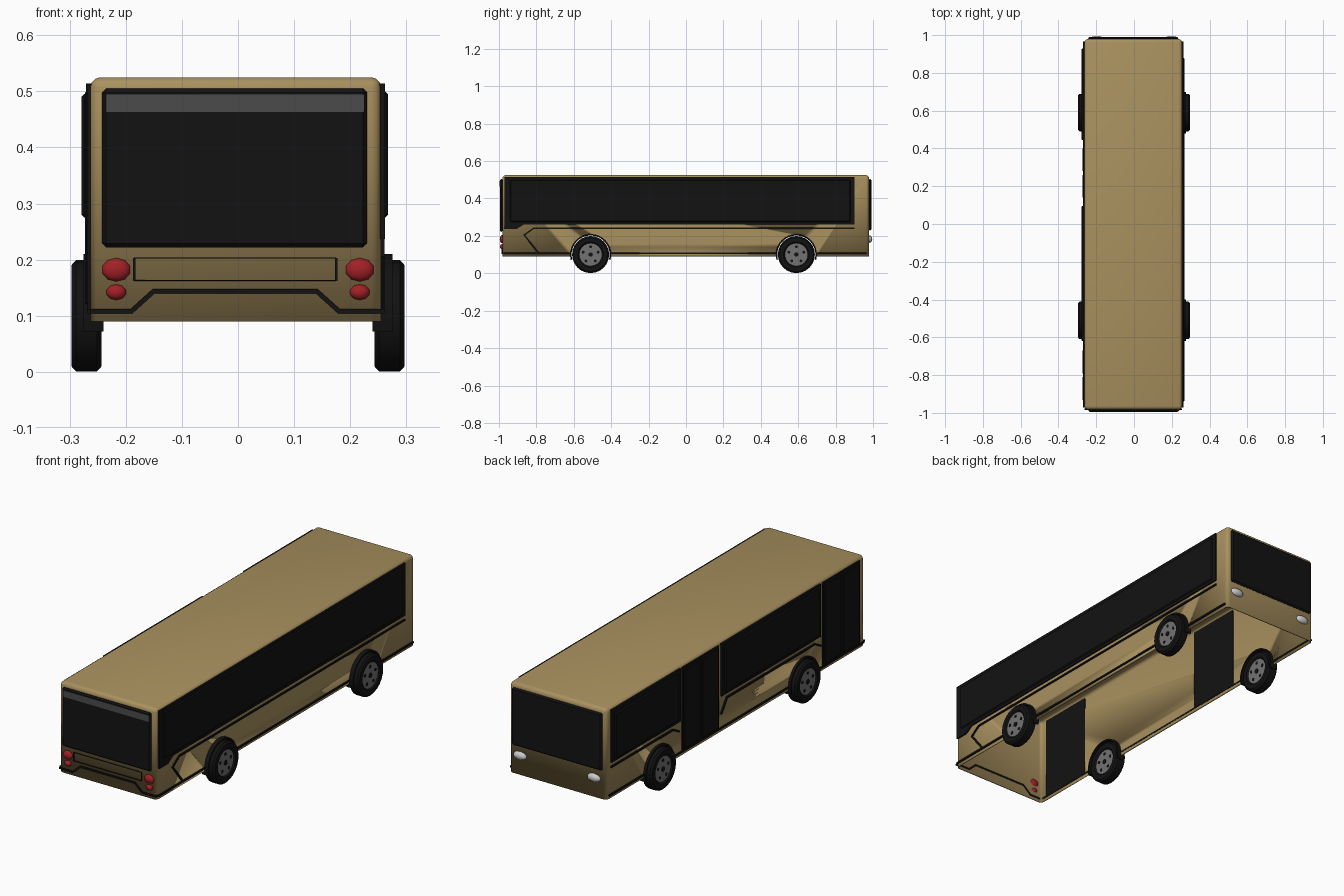
import bpy, bmesh, math
from mathutils import Vector, Matrix

if "Cube" in bpy.data.objects:
    bpy.data.objects.remove(bpy.data.objects["Cube"])


def material(name, rgb):
    m = bpy.data.materials.new(name)
    m.diffuse_color = (*rgb, 1)
    m.use_nodes = True
    m.node_tree.nodes["Principled BSDF"].inputs["Base Color"].default_value = m.diffuse_color
    return m


TAN = material("tan_paint", (0.40, 0.285, 0.115))
BLACK = material("black", (0.006, 0.006, 0.006))
SMOKE = material("smoked_glass", (0.07, 0.07, 0.07))
RED = material("red_lens", (0.36, 0.015, 0.02))
LAMP = material("lamp_glass", (0.6, 0.6, 0.6))
RIM = material("rim_grey", (0.17, 0.17, 0.17))


def finish(name, bm, mat, smooth=None):
    bmesh.ops.recalc_face_normals(bm, faces=bm.faces)
    me = bpy.data.meshes.new(name)
    bm.to_mesh(me)
    bm.free()
    me.materials.append(mat)
    ob = bpy.data.objects.new(name, me)
    bpy.context.collection.objects.link(ob)
    if smooth:
        bpy.ops.object.select_all(action='DESELECT')
        ob.select_set(True)
        bpy.context.view_layer.objects.active = ob
        bpy.ops.object.shade_smooth_by_angle(angle=math.radians(smooth))
    return ob


def box_mesh(lo, hi, bevel=0.0, segments=1):
    lo, hi = Vector(lo), Vector(hi)
    bm = bmesh.new()
    bmesh.ops.create_cube(bm, size=1, matrix=Matrix.Translation((lo + hi) / 2) @ Matrix.Diagonal((*(hi - lo), 1)))
    if bevel:
        bmesh.ops.bevel(bm, geom=bm.edges[:], offset=bevel, segments=segments, profile=0.5, affect='EDGES')
    return bm


def box(name, lo, hi, mat, bevel=0.0):
    return finish(name, box_mesh(lo, hi, bevel), mat)


def prism(name, pts, axis, lo, hi, mat):
    """Extrude an outline: axis 'X' takes (y, z) points, axis 'Y' takes (x, z)."""
    bm = bmesh.new()
    place = (lambda p, d: (d, p[0], p[1])) if axis == 'X' else (lambda p, d: (p[0], d, p[1]))
    face = bm.faces.new([bm.verts.new(place(p, lo)) for p in pts])
    move = Vector(place((0, 0), hi - lo))
    ext = bmesh.ops.extrude_face_region(bm, geom=[face], use_keep_orig=True)
    bmesh.ops.translate(bm, vec=move, verts=[v for v in ext['geom'] if isinstance(v, bmesh.types.BMVert)])
    return finish(name, bm, mat)


def stripe(name, path, axis, lo, hi, width=0.008):
    """Mitred band along an open path."""
    p = [Vector(q) for q in path]
    left, right = [], []
    for i, q in enumerate(p):
        dirs = [(p[j + 1] - p[j]).normalized() for j in (i - 1, i) if 0 <= j < len(p) - 1]
        norms = [Vector((-d.y, d.x)) for d in dirs]
        n = sum(norms, Vector((0, 0))).normalized()
        n *= width / 2 / n.dot(norms[0])
        left.append(q + n)
        right.append(q - n)
    return prism(name, left + right[::-1], axis, lo, hi, BLACK)


def cylinder(name, centre, r, depth, mat, segs=24):
    bm = bmesh.new()
    bmesh.ops.create_cone(bm, cap_ends=True, segments=segs, radius1=r, radius2=r, depth=depth,
                          matrix=Matrix.Translation(centre) @ Matrix.Rotation(math.pi / 2, 4, 'Y'))
    return finish(name, bm, mat, 40)


def lens(name, centre, size, mat):
    bm = bmesh.new()
    bmesh.ops.create_uvsphere(bm, u_segments=10, v_segments=8, radius=1,
                              matrix=Matrix.Translation(centre) @ Matrix.Diagonal((*size, 1)) @ Matrix.Rotation(math.pi / 2, 4, 'X'))
    return finish(name, bm, mat, 60)


AXLES = (-0.51, 0.59)
X0, X1, Y0, Y1 = -0.263, 0.255, -0.982, 0.979

# Body shell, open underneath
bm = box_mesh((X0, Y0, 0.06), (X1, Y1, 0.525), 0.018, 3)
bmesh.ops.bisect_plane(bm, geom=bm.verts[:] + bm.edges[:] + bm.faces[:], plane_co=(0, 0, 0.09),
                       plane_no=(0, 0, -1), clear_outer=True)
body = finish("body_shell", bm, TAN, 40)
thick = body.modifiers.new("thickness", 'SOLIDIFY')
thick.thickness = 0.005
thick.offset = -1

# Wheel openings
for i, y in enumerate(AXLES):
    cutter = cylinder(f"arch_cutter_{i}", (0, y, 0.1), 0.108, 0.8, BLACK, 32)
    cutter.hide_render = True
    cutter.hide_set(True)
    cut = body.modifiers.new("arch", 'BOOLEAN')
    cut.operation = 'DIFFERENCE'
    cut.solver = 'EXACT'
    cut.object = cutter

# Wheels with arch lips
TYRE = [(0.06, -0.020), (0.068, -0.027), (0.09, -0.027), (0.099, -0.019),
        (0.099, 0.019), (0.09, 0.027), (0.068, 0.027), (0.06, 0.020)]
for y in AXLES:
    for s in (-1, 1):
        tag = f"{'rear' if y < 0 else 'front'}_{'left' if s < 0 else 'right'}"
        c = Vector((s * 0.27, y, 0.1))
        bm = bmesh.new()
        ring = [bm.verts.new((c.x + x, c.y, c.z + r)) for r, x in TYRE]
        edges = [bm.edges.new((ring[i], ring[(i + 1) % len(ring)])) for i in range(len(ring))]
        bmesh.ops.spin(bm, geom=ring + edges, cent=c, axis=(1, 0, 0), angle=2 * math.pi, steps=24)
        bmesh.ops.remove_doubles(bm, verts=bm.verts[:], dist=1e-5)
        finish("tyre_" + tag, bm, BLACK, 35)
        cylinder("rim_" + tag, c, 0.063, 0.042, RIM)
        cylinder("hub_" + tag, c, 0.012, 0.048, BLACK, 10)
        for k in range(5):
            a = math.radians(90 + 72 * k)
            cylinder(f"wheel_hole_{k}_{tag}", c + Vector((0, math.cos(a), math.sin(a))) * 0.042, 0.008, 0.045, BLACK, 8)
        angles = [math.radians(-15 + 210 * k / 18) for k in range(19)]
        arc = [(y + r * math.cos(a), 0.1 + r * math.sin(a))
               for r, seq in ((0.110, angles), (0.102, angles[::-1])) for a in seq]
        prism("wheel_arch_" + tag, arc, 'X', s * 0.24, s * 0.275, BLACK)

# Face with the red lamps (-y)
box("rear_window", (-0.242, -0.995, 0.222), (0.23, -0.979, 0.505), BLACK, 0.007)
box("rear_window_band", (-0.235, -0.9965, 0.463), (0.225, -0.99, 0.494), SMOKE)
panel = [(-0.185, 0.163), (0.175, 0.163), (0.175, 0.203), (-0.185, 0.203)]
for i in range(4):
    stripe(f"panel_edge_{i}", [panel[i], panel[(i + 1) % 4]], 'Y', Y0 - 0.004, Y0 + 0.003, 0.004 if i % 2 else 0.002)
stripe("rear_bumper_line", [(X0, 0.108), (-0.19, 0.108), (-0.15, 0.144), (0.14, 0.144), (0.18, 0.108), (X1, 0.108)],
       'Y', Y0 - 0.004, Y0 + 0.006)
for s in (-1, 1):
    lens(f"tail_lamp_{s}", (s * 0.217, -0.983, 0.182), (0.026, 0.013, 0.021), RED)
    lens(f"signal_lamp_{s}", (s * 0.217, -0.983, 0.142), (0.018, 0.012, 0.014), RED)

# Face with the headlamps (+y)
box("windscreen", (-0.244, 0.976, 0.228), (0.236, 0.991, 0.505), BLACK, 0.007)
for s in (-1, 1):
    lens(f"headlamp_{s}", (s * 0.197, 0.98, 0.183), (0.036, 0.016, 0.02), LAMP)

# Right side glazing and trim (+x)
prism("right_windows", [(-0.97, 0.237), (-0.905, 0.237), (-0.865, 0.262), (0.9, 0.262), (0.9, 0.514), (-0.97, 0.514)],
      'X', 0.252, 0.262, BLACK)
box("right_window_glass", (0.255, -0.94, 0.275), (0.267, 0.88, 0.5), BLACK, 0.005)
stripe("right_waist_line", [(0.9, 0.24), (-0.815, 0.24), (-0.865, 0.205), (-0.79, 0.11)], 'X', 0.252, 0.261)

# Left side glazing and waist lines (-x)
for i, (a, b) in enumerate(((0.425, 0.95), (-0.64, 0.115))):
    box(f"left_windows_{i}", (-0.271, a, 0.262), (-0.26, b, 0.514), BLACK)
    box(f"left_window_glass_{i}", (-0.279, a + 0.02, 0.275), (-0.265, b - 0.02, 0.495), BLACK, 0.005)
stripe("left_waist_line_front", [(0.95, 0.24), (0.48, 0.24), (0.435, 0.215)], 'X', -0.27, -0.26)
stripe("left_waist_line_rear", [(0.115, 0.175), (0.07, 0.24), (-0.60, 0.24), (-0.645, 0.215)], 'X', -0.27, -0.26)

# Double doors
for i, (a, b) in enumerate(((0.13, 0.41), (-0.94, -0.66))):
    mid = (a + b) / 2
    box(f"door_{i}", (-0.268, a, 0.108), (-0.256, b, 0.512), BLACK)
    for j, (p, q) in enumerate(((a, mid), (mid, b))):
        box(f"door_leaf_{i}_{j}", (-0.273, p + 0.008, 0.12), (-0.265, q - 0.008, 0.5), BLACK, 0.003)

# Skirt lines between the wheels
for s, x in ((-1, X0), (1, X1)):
    for i, (a, b) in enumerate(((-0.972, -0.62), (-0.40, 0.48), (0.70, 0.965))):
        box(f"skirt_line_{i}_{s}", (x - 0.006, a, 0.104), (x + 0.006, b, 0.112), BLACK)
